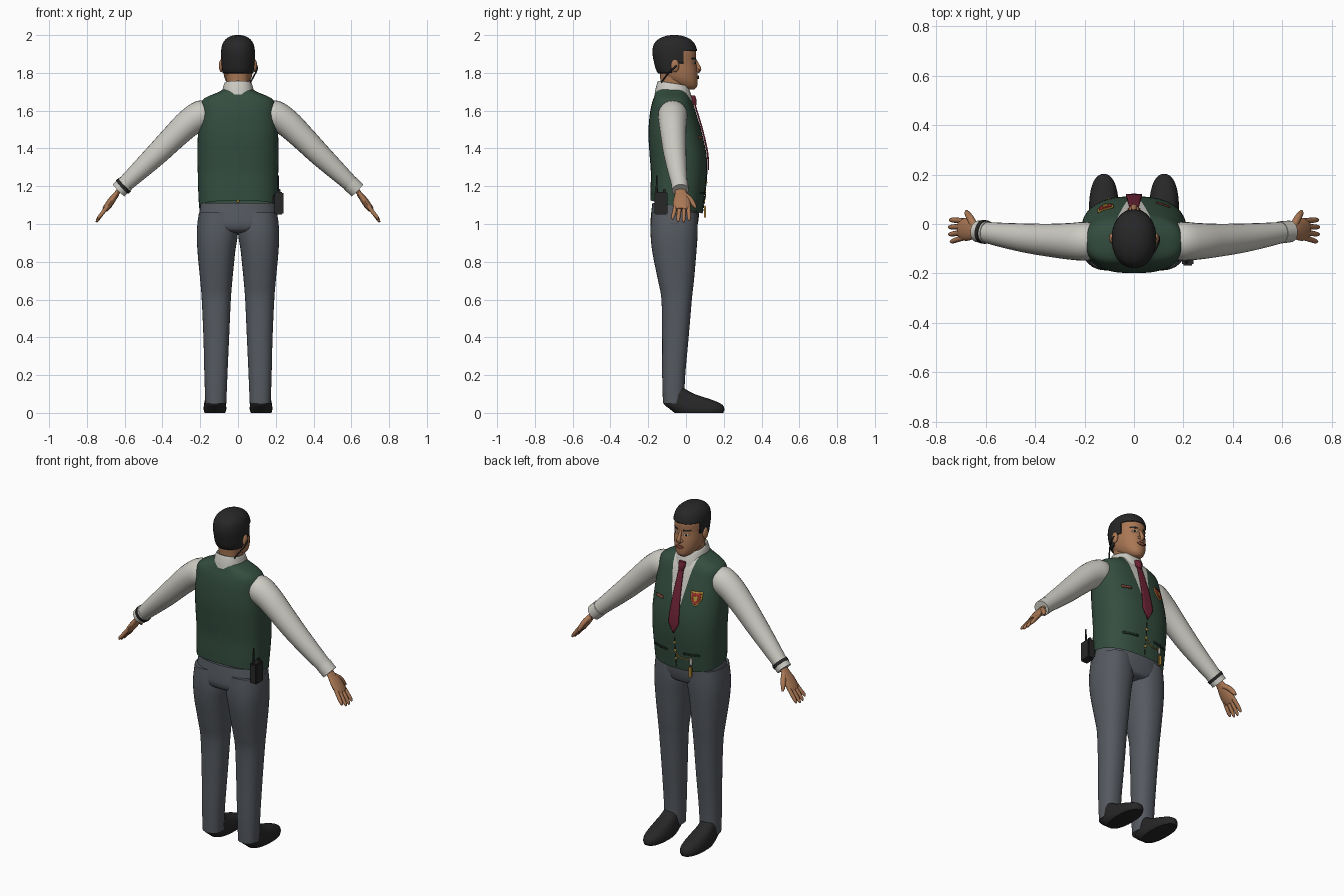
import bpy, bmesh, math
from mathutils import Vector
from mathutils.bvhtree import BVHTree

cube = bpy.data.objects.get("Cube")
if cube:
    bpy.data.objects.remove(cube)


def material(name, r, g, b):
    m = bpy.data.materials.new(name)
    m.use_nodes = True
    m.diffuse_color = (r, g, b, 1)
    bsdf = m.node_tree.nodes["Principled BSDF"]
    bsdf.inputs["Base Color"].default_value = (r, g, b, 1)
    bsdf.inputs["Roughness"].default_value = 0.8
    return m


SKIN = material("skin", .40, .185, .09)
BLACK = material("black", .02, .02, .021)
GREEN = material("vest green", .034, .075, .05)
DARK = material("dark green", .014, .03, .02)
WHITE = material("shirt white", .6, .59, .54)
GREY = material("trouser grey", .092, .102, .118)
WINE = material("tie wine", .15, .016, .036)
GOLD = material("gold", .45, .26, .04)
RED = material("red", .35, .03, .025)
LIP = material("lip", .24, .075, .05)


def finish(name, bm, *mats):
    mesh = bpy.data.meshes.new(name)
    bm.to_mesh(mesh)
    bm.free()
    for m in mats:
        mesh.materials.append(m)
    ob = bpy.data.objects.new(name, mesh)
    bpy.context.collection.objects.link(ob)
    bpy.ops.object.select_all(action='DESELECT')
    ob.select_set(True)
    bpy.context.view_layer.objects.active = ob
    bpy.ops.object.shade_smooth_by_angle(angle=math.radians(50))
    return ob


def spline(rows, n=4):
    """Catmull-Rom interpolation of equal-length tuples."""
    out = []
    for i in range(len(rows) - 1):
        a, b, c, d = (rows[min(max(i + k, 0), len(rows) - 1)] for k in (-1, 0, 1, 2))
        for j in range(n):
            t = j / n
            out.append([q + .5 * t * (r - p + t * (2*p - 5*q + 4*r - s + t * (3*(q - r) + s - p)))
                        for p, q, r, s in zip(a, b, c, d)])
    return out + [list(rows[-1])]


def bridge(name, rings, mat, caps=True):
    bm = bmesh.new()
    vs = [[bm.verts.new(p) for p in ring] for ring in rings]
    for a, b in zip(vs, vs[1:]):
        for i in range(len(a)):
            bm.faces.new((a[i - 1], a[i], b[i], b[i - 1]))
    if caps:
        bm.faces.new(vs[0])
        bm.faces.new(vs[-1])
    bmesh.ops.recalc_face_normals(bm, faces=bm.faces)
    return finish(name, bm, mat)


def loft(name, rows, mat, power=2.3, seg=36, caps=True):
    """Upright loft; each row is z, x low, x high, y front, y back."""
    rings = []
    for z, x0, x1, y0, y1 in spline(rows):
        ring = []
        for i in range(seg):
            a = math.tau * i / seg
            c, s = (math.copysign(abs(v) ** (2 / power), v) for v in (math.cos(a), math.sin(a)))
            ring.append(((x0 + x1 + (x1 - x0) * c) / 2, (y0 + y1 + (y0 - y1) * s) / 2, z))
        rings.append(ring)
    return bridge(name, rings, mat, caps)


def tube(name, points, mat, flat=1, seg=16, n=4):
    """Tube along x, y, z, radius points; flat squashes it across y."""
    path = spline(points, n)
    rings = []
    for i, p in enumerate(path):
        t = Vector(path[min(i + 1, len(path) - 1)][:3]) - Vector(path[max(i - 1, 0)][:3])
        v = t.cross(Vector((0, 1, 0))).normalized()
        u = v.cross(t).normalized()
        angles = [math.tau * k / seg for k in range(seg)]
        rings.append([Vector(p[:3]) + p[3] * (u * math.cos(a) + v * flat * math.sin(a)) for a in angles])
    return bridge(name, rings, mat)


def ball(name, at, size, mat):
    bm = bmesh.new()
    bmesh.ops.create_uvsphere(bm, u_segments=16, v_segments=10, radius=1)
    bmesh.ops.scale(bm, vec=size, verts=bm.verts)
    bmesh.ops.translate(bm, vec=at, verts=bm.verts)
    return finish(name, bm, mat)


def box(name, at, size, mat, bevel=.006):
    bm = bmesh.new()
    bmesh.ops.create_cube(bm, size=1)
    bmesh.ops.scale(bm, vec=size, verts=bm.verts)
    bmesh.ops.translate(bm, vec=at, verts=bm.verts)
    bmesh.ops.bevel(bm, geom=bm.edges[:], offset=bevel, segments=2, affect='EDGES')
    return finish(name, bm, mat)


def surface(ob):
    m = ob.data
    return BVHTree.FromPolygons([v.co for v in m.vertices], [p.vertices for p in m.polygons])


def depth(tree, x, z):
    hit = tree.ray_cast(Vector((x, 1, z)), Vector((0, -1, 0)))[0]
    return hit.y if hit else 0


def plate(name, tree, rows, mat, lift=.002, thick=.006):
    """Thin plate laid on a surface; each row is z, x low, x high."""
    bm = bmesh.new()
    grid = []
    for a, b in zip(rows, rows[1:]):
        grid += [[p + (q - p) * k / 4 for p, q in zip(a, b)] for k in range(4)]
    grid.append(rows[-1])
    vs = [[bm.verts.new((x, depth(tree, x, z) + lift, z))
           for x in (x0 + (x1 - x0) * k / 6 for k in range(7))] for z, x0, x1 in grid]
    for a, b in zip(vs, vs[1:]):
        for i in range(6):
            f = bm.faces.new((a[i], a[i + 1], b[i + 1], b[i]))
            f.normal_update()
            if f.normal.y < 0:
                f.normal_flip()
    mod = finish(name, bm, mat).modifiers.new("thickness", 'SOLIDIFY')
    mod.thickness, mod.offset = thick, 1


def cut(bm, at, normal, clear=False):
    bmesh.ops.bisect_plane(bm, geom=bm.verts[:] + bm.edges[:] + bm.faces[:],
                           plane_co=at, plane_no=normal, clear_inner=clear)


# Vest with the shirt showing in the neck opening
vest = loft("vest", [(z, -w, w, f, b) for z, w, f, b in (
    (1.03, .203, .085, -.185), (1.16, .21, .1, -.188), (1.27, .213, .111, -.186),
    (1.37, .215, .108, -.193), (1.48, .212, .085, -.199), (1.58, .203, .056, -.192),
    (1.64, .197, .036, -.18), (1.67, .17, .02, -.17), (1.7, .1, .005, -.16), (1.72, .07, 0, -.15))],
    GREEN, power=2.5, seg=48)
bm = bmesh.new()
bm.from_mesh(vest.data)
cut(bm, (0, -.05, 1.09), (0, .25, 1), True)
for s in (-1, 1):
    cut(bm, (0, 0, 1.29), (s, 0, -.18))
for f in bm.faces:
    c = f.calc_center_median()
    f.material_index = int(c.y > -.04 and abs(c.x) < (c.z - 1.29) * .18)
bm.to_mesh(vest.data)
bm.free()
vest.data.materials.append(WHITE)
chest = surface(vest)

# Collar and tie
collar = loft("collar", [(1.675, -.088, .088, .036, -.166), (1.71, -.084, .084, .026, -.16),
                         (1.75, -.072, .072, .01, -.148), (1.74, -.062, .062, .0, -.138)], WHITE, caps=False)
for v in collar.data.vertices:
    v.co.z -= (v.co.y + .1) * .17
plate("tie", chest, [(z, -w, w) for z, w in (
    (1.66, .016), (1.62, .015), (1.4, .03), (1.34, .033), (1.285, .003))], WINE, .003, .008)
loft("tie_knot", [(1.63, -.012, .012, .056, .03), (1.655, -.02, .02, .056, .02),
                  (1.68, -.021, .021, .048, .01)], WINE, seg=16)

# Vest details
for i in range(3):
    z = 1.22 - i * .05
    ball("button", (0, depth(chest, 0, z), z), (.008, .006, .008), GOLD)
plate("front_seam", chest, [(1.285, -.002, .002), (1.07, -.002, .002)], DARK, .0005, .002)
for s in (-1, 1):
    plate("pocket_welt", chest, [(1.17, s*.1 - .045, s*.1 + .045), (1.158, s*.1 - .045, s*.1 + .045)], DARK, .001, .004)
plate("name_tag", chest, [(1.465, .09, .145), (1.45, .09, .145)], LIP, .001, .005)
for name, k, mat, lift in (("badge_rim", 1, GOLD, .001), ("badge_field", .78, RED, .004), ("badge_emblem", .38, GOLD, .007)):
    plate(name, chest, [(1.498 + h * k, -.115 - w * k, -.115 + w * k) for h, w in (
        (.038, .032), (.0, .032), (-.022, .022), (-.042, .002))], mat, lift, .004)
tube("watch_chain", [(x, depth(chest, x, z) + .004, z, .003) for x, z in (
    (0, 1.16), (-.03, 1.135), (-.07, 1.13), (-.1, 1.145))], GOLD, seg=8)
box("key_tag", (-.1, .095, 1.125), (.016, .01, .04), WHITE, .003)
box("key_fob", (-.1, .1, 1.065), (.022, .012, .065), GOLD, .004)

# Trousers and shoes
loft("trouser_seat", [(1.11, -.198, .198, .07, -.178), (1.04, -.208, .208, .068, -.186),
                      (.99, -.212, .212, .06, -.186), (.96, -.15, .15, .045, -.165), (.95, -.06, .06, .0, -.1)], GREY)
for s, side in ((-1, "right"), (1, "left")):
    def sided(rows):
        return [(z, s * a, s * b, f, k) for z, a, b, f, k in rows]
    loft(side + "_trouser_leg", sided((
        (1.06, .01, .207, .06, -.182), (.96, .0, .218, .062, -.188), (.85, .015, .214, .055, -.178),
        (.7, .03, .2, .042, -.148), (.6, .038, .192, .031, -.13), (.4, .047, .183, .014, -.126),
        (.2, .056, .178, -.004, -.126), (.05, .062, .173, -.01, -.122))), GREY)
    loft(side + "_shoe", sided((
        (0, .068, .177, .197, -.06), (.02, .062, .182, .203, -.085), (.045, .064, .18, .19, -.116),
        (.07, .07, .175, .135, -.117), (.1, .076, .17, .045, -.112), (.13, .08, .165, -.01, -.108))), BLACK)

    # Sleeve, cuff and hand
    def arm(name, points, mat, **kw):
        tube(side + name, [(s * x, y, z, r) for x, y, z, r in points], mat, **kw)
    arm("_sleeve", ((.14, -.07, 1.58, .06), (.19, -.07, 1.578, .078), (.26, -.07, 1.535, .074),
                    (.34, -.066, 1.46, .067), (.43, -.058, 1.37, .06), (.53, -.045, 1.275, .05),
                    (.61, -.032, 1.2, .041)), WHITE, seg=24)
    arm("_cuff", ((.592, -.034, 1.217, .045), (.632, -.03, 1.178, .044)), WHITE, seg=24)
    arm("_palm", ((.615, -.03, 1.195, .028), (.64, -.028, 1.165, .031), (.665, -.023, 1.13, .044),
                  (.69, -.022, 1.095, .045), (.705, -.023, 1.075, .036)), SKIN, flat=.42)
    for i in range(4):
        y, drop = -.056 + i * .023, (.015, .002, 0, .008)[i]
        arm("_finger", ((.69, y, 1.095, .011), (.72, y * 1.15, 1.055, .011),
                        (.743 - drop / 2, y * 1.25, 1.022 + drop, .009),
                        (.75 - drop / 2, y * 1.25, 1.01 + drop, .004)), SKIN, seg=10, n=3)
    arm("_thumb", ((.645, -.01, 1.155, .016), (.662, .022, 1.13, .015),
                   (.675, .043, 1.1, .011), (.679, .053, 1.085, .005)), SKIN, seg=10)
tube("wrist_band", [(-.6, -.033, 1.208, .048), (-.613, -.031, 1.196, .048)], BLACK, seg=24)

# Neck and head
loft("neck", [(1.66, -.062, .062, .0, -.135), (1.74, -.06, .06, .0, -.135), (1.83, -.065, .065, .0, -.14)], SKIN)
head = loft("head", [(z, -w, w, f, b) for z, w, f, b in (
    (1.713, .022, .045, -.01), (1.73, .046, .059, -.055), (1.765, .068, .062, -.11),
    (1.81, .079, .06, -.148), (1.86, .082, .053, -.163), (1.91, .083, .053, -.171),
    (1.95, .076, .04, -.163), (1.975, .058, .015, -.138), (1.99, .03, -.025, -.1), (1.993, .006, -.055, -.068))],
    SKIN, power=2.15)
face = surface(head)

# Hair shell trimmed along the hairline
bm = bmesh.new()
bm.from_mesh(head.data)
for at, normal in (((0, 0, 1.915), (0, 0, 1)), ((0, -.015, 0), (0, 1, 0)), ((0, 0, 1.85), (0, 0, 1)),
                   ((0, -.075, 0), (0, 1, 0)), ((0, 0, 1.8), (0, 0, 1))):
    cut(bm, at, normal)
bare = []
for f in bm.faces:
    c = f.calc_center_median()
    if c.z < (1.915 if c.y > -.015 else 1.85 if c.y > -.075 else 1.8):
        bare.append(f)
bmesh.ops.delete(bm, geom=bare, context='FACES')
hair = finish("hair", bm, BLACK)
shell = hair.modifiers.new("thickness", 'SOLIDIFY')
shell.thickness, shell.offset = .007, 1

# Face
tube("nose", [(0, .048, 1.87, .007), (0, .06, 1.845, .009), (0, .068, 1.82, .013), (0, .058, 1.805, .011)], SKIN)
for s in (-1, 1):
    ball("ear", (s * .088, -.058, 1.838), (.013, .022, .034), SKIN)
    ball("nostril_wing", (s * .012, .06, 1.814), (.009, .011, .008), SKIN)
    for name, z, x, w, h, mat, lift in (("eye_white", 1.852, .034, .014, .005, WHITE, .0005),
                                        ("iris", 1.852, .034, .005, .005, BLACK, .002),
                                        ("eyebrow", 1.876, .036, .021, .0045, BLACK, .001)):
        plate(name, face, [(z + h, s*x - w * .7, s*x + w * .7), (z, s*x - w, s*x + w),
                           (z - h, s*x - w * .7, s*x + w * .7)], mat, lift, .002)
plate("lips", face, [(1.787, -.01, .01), (1.778, -.026, .026), (1.768, -.012, .012)], LIP, .001, .005)

# Earpiece lead and belt radio
tube("earpiece_lead", [(.099, -.05, 1.84, .005), (.1, -.075, 1.815, .004), (.085, -.105, 1.785, .004),
                       (.066, -.13, 1.75, .004)], BLACK, seg=8)
box("radio_body", (.217, -.133, 1.11), (.046, .07, .12), BLACK)
box("radio_clip", (.2, -.133, 1.13), (.03, .03, .05), BLACK)
box("radio_knob", (.217, -.115, 1.175), (.016, .016, .02), BLACK, .003)
tube("radio_antenna", [(.212, -.155, 1.16, .006), (.212, -.155, 1.258, .004)], BLACK, seg=8)
